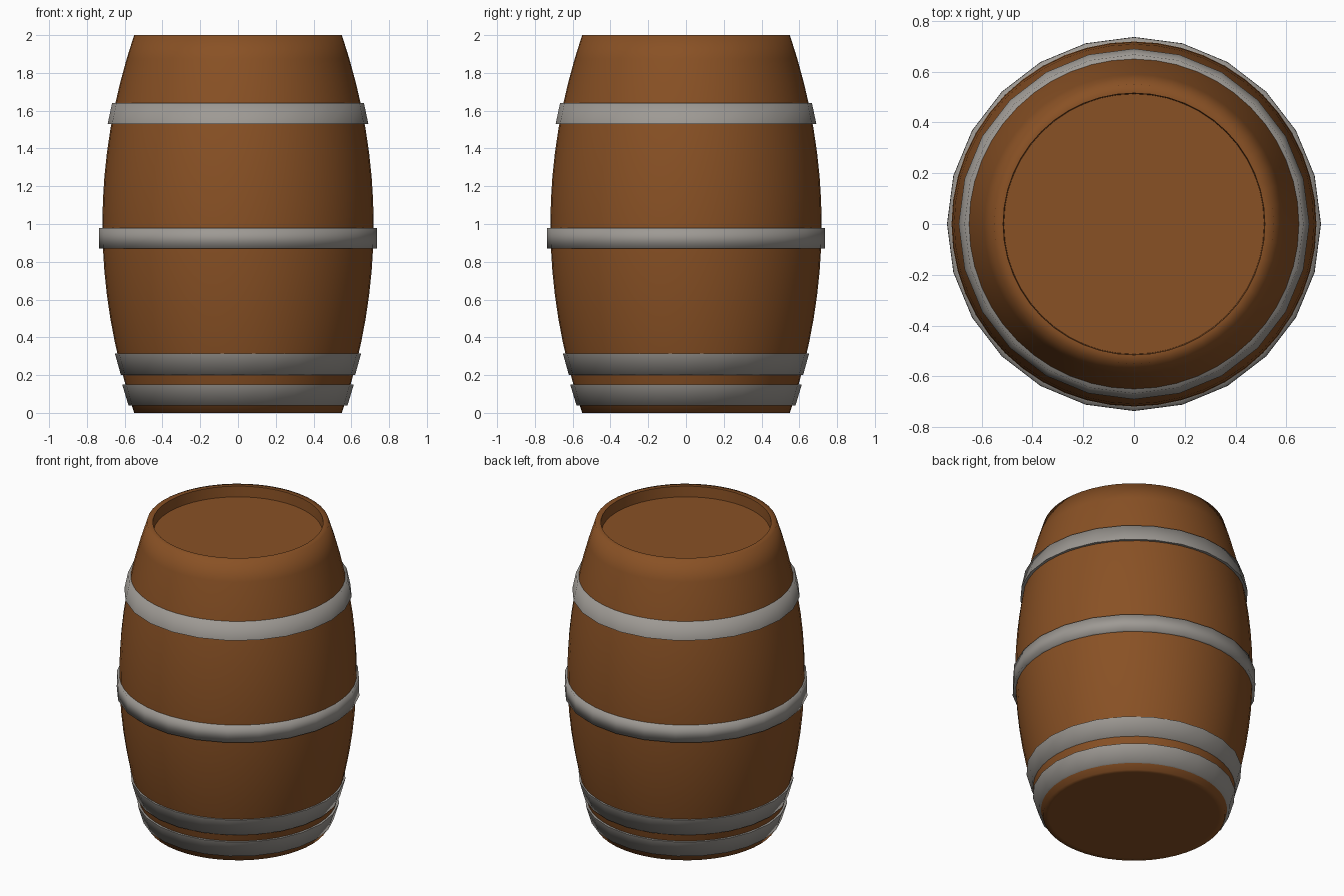
import bpy, bmesh, math

if "Cube" in bpy.data.objects:
    bpy.data.objects.remove(bpy.data.objects["Cube"])


def material(name, colour):
    m = bpy.data.materials.new(name)
    m.diffuse_color = (*colour, 1)
    m.use_nodes = True
    m.node_tree.nodes["Principled BSDF"].inputs["Base Color"].default_value = m.diffuse_color
    return m


wood = material("brown wood", (0.25, 0.082, 0.018))
metal = material("grey metal", (0.34, 0.32, 0.295))


def lathe(name, profile, sides, mat, closed, angle):
    """Spin an (r, z) profile about z; closed joins it into a ring, else both ends are capped."""
    bm = bmesh.new()
    rings = []
    for r, z in profile:
        rings.append([bm.verts.new((r * math.cos(2 * math.pi * i / sides),
                                    r * math.sin(2 * math.pi * i / sides), z))
                      for i in range(sides)])
    pairs = list(zip(rings, rings[1:]))
    if closed:
        pairs.append((rings[-1], rings[0]))
    else:
        bm.faces.new(rings[0][::-1])
        bm.faces.new(rings[-1])
    for a, b in pairs:
        for i in range(sides):
            j = (i + 1) % sides
            bm.faces.new((a[i], a[j], b[j], b[i]))
    bmesh.ops.recalc_face_normals(bm, faces=bm.faces)
    mesh = bpy.data.meshes.new(name)
    bm.to_mesh(mesh)
    bm.free()
    mesh.materials.append(mat)
    ob = bpy.data.objects.new(name, mesh)
    bpy.context.collection.objects.link(ob)
    bpy.ops.object.select_all(action='DESELECT')
    ob.select_set(True)
    bpy.context.view_layer.objects.active = ob
    bpy.ops.object.shade_smooth_by_angle(angle=math.radians(angle))
    return ob


# Bulging body with a flat base, a rim and a recessed lid
steps = 16
body = [(0.515, 0)]
for k in range(steps + 1):
    z = 2 * k / steps
    body.append((0.55 + 0.168 * (1 - (z - 1) ** 2), z))
body += [(0.515, 2), (0.512, 1.93)]
lathe("barrel_body", body, 48, wood, False, 75)

# Hoops: bottom z, top z, bottom radius, top radius
hoops = {
    "base_hoop": (0.04, 0.15, 0.58, 0.613),
    "lower_hoop": (0.20, 0.315, 0.62, 0.652),
    "middle_hoop": (0.87, 0.98, 0.736, 0.735),
    "upper_hoop": (1.53, 1.64, 0.69, 0.667),
}
for name, (z0, z1, r0, r1) in hoops.items():
    lathe(name, [(r0 - 0.06, z0), (r0, z0), (r1, z1), (r1 - 0.06, z1)],
          24, metal, True, 100)
